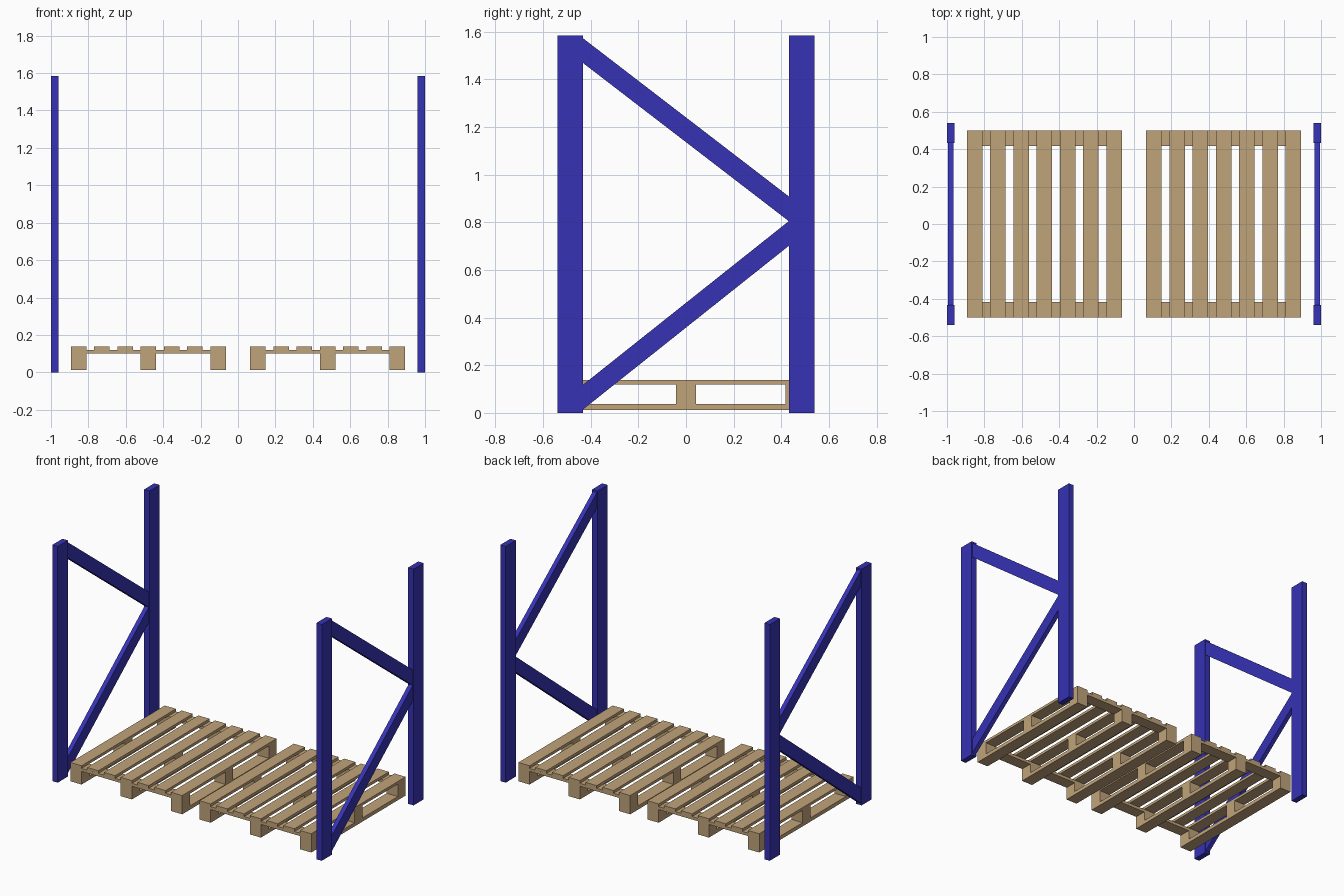
import bpy

if "Cube" in bpy.data.objects:
    bpy.data.objects.remove(bpy.data.objects["Cube"])


def material(name, color):
    m = bpy.data.materials.new(name)
    m.diffuse_color = (*color, 1)
    m.use_nodes = True
    m.node_tree.nodes["Principled BSDF"].inputs["Base Color"].default_value = m.diffuse_color
    return m


BLUE = material("blue_steel", (0.037, 0.032, 0.46))
WOOD = material("pale_wood", (0.53, 0.37, 0.195))


def prism(name, profile, x0, x1, mat):
    """Extrude a (y, z) outline from x0 to x1."""
    n = len(profile)
    verts = [(x, y, z) for x in (x0, x1) for y, z in profile]
    faces = [tuple(reversed(range(n))), tuple(range(n, 2 * n))]
    faces += [(i, (i + 1) % n, n + (i + 1) % n, n + i) for i in range(n)]
    mesh = bpy.data.meshes.new(name)
    mesh.from_pydata(verts, [], faces)
    mesh.materials.append(mat)
    obj = bpy.data.objects.new(name, mesh)
    bpy.context.collection.objects.link(obj)
    return obj


def box(name, xs, ys, zs, mat):
    (y0, y1), (z0, z1) = ys, zs
    return prism(name, [(y0, z0), (y1, z0), (y1, z1), (y0, z1)], *xs, mat)


# End frames: two posts and a K-shaped pair of braces
for side, s in (("left", -1), ("right", 1)):
    post_x = sorted((s * 0.96, s * 1.0))
    brace_x = sorted((s * 0.965, s * 0.995))
    box(f"{side}_front_post", post_x, (-0.54, -0.433), (0, 1.585), BLUE)
    box(f"{side}_back_post", post_x, (0.433, 0.54), (0, 1.585), BLUE)
    prism(f"{side}_lower_brace",
          [(-0.434, 0.013), (0.434, 0.703), (0.434, 0.807), (-0.434, 0.117)],
          *brace_x, BLUE)
    prism(f"{side}_upper_brace",
          [(-0.434, 1.47), (0.434, 0.803), (0.434, 0.907), (-0.434, 1.574)],
          *brace_x, BLUE)

# Pallets: bottom runners, blocks, cross boards and deck slats
HALF, W = 0.415, 0.083
for side, cx in (("left", -0.479), ("right", 0.479)):
    for i in range(7):
        x = cx + (i - 3) * (2 * HALF - W) / 6
        xs = (x - W / 2, x + W / 2)
        box(f"{side}_deck_slat_{i + 1}", xs, (-0.5, 0.5), (0.12, 0.138), WOOD)
        if i % 3 == 0:
            box(f"{side}_runner_{i + 1}", xs, (-0.5, 0.5), (0.012, 0.037), WOOD)
            for place, y, top in (("front", -0.459, 0.1), ("middle", 0, 0.12), ("back", 0.459, 0.1)):
                box(f"{side}_{place}_block_{i + 1}", xs, (y - 0.041, y + 0.041), (0.037, top), WOOD)
    for place, y in (("front", -0.459), ("back", 0.459)):
        box(f"{side}_{place}_cross_board", (cx - HALF, cx + HALF),
            (y - 0.041, y + 0.041), (0.1, 0.12), WOOD)
